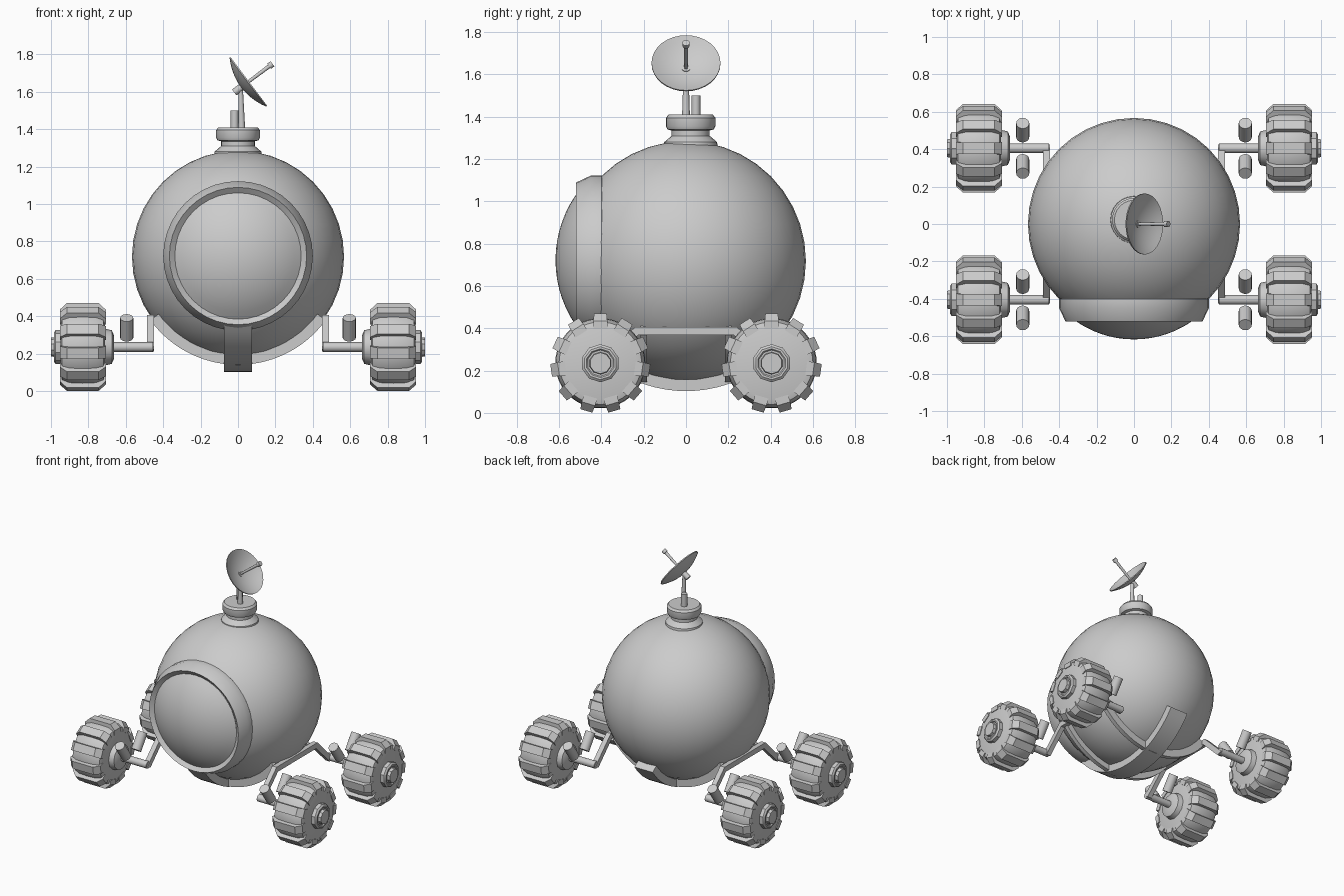
import bpy, bmesh, math
from mathutils import Vector, Matrix

if "Cube" in bpy.data.objects:
    bpy.data.objects.remove(bpy.data.objects["Cube"])

grey = bpy.data.materials.new("plain_grey")
grey.diffuse_color = (0.6, 0.6, 0.6, 1)
grey.use_nodes = True
grey.node_tree.nodes["Principled BSDF"].inputs["Base Color"].default_value = grey.diffuse_color


def finish(name, bm, angle=35):
    bmesh.ops.remove_doubles(bm, verts=bm.verts, dist=1e-5)
    bmesh.ops.recalc_face_normals(bm, faces=bm.faces)
    me = bpy.data.meshes.new(name)
    bm.to_mesh(me)
    bm.free()
    me.materials.append(grey)
    ob = bpy.data.objects.new(name, me)
    bpy.context.collection.objects.link(ob)
    bpy.ops.object.select_all(action='DESELECT')
    ob.select_set(True)
    bpy.context.view_layer.objects.active = ob
    bpy.ops.object.shade_smooth_by_angle(angle=math.radians(angle))
    return ob


def lathe(name, profile, origin, axis, segs=32):
    """Spin (radius, height) points around an axis through origin."""
    bm = bmesh.new()
    m = Matrix.Translation(origin) @ Vector((0, 0, 1)).rotation_difference(Vector(axis)).to_matrix().to_4x4()
    rings = []
    for r, h in profile:
        rings.append([bm.verts.new(m @ Vector((r * math.cos(2 * math.pi * i / segs),
                                               r * math.sin(2 * math.pi * i / segs), h)))
                      for i in range(segs)])
    for a, b in zip(rings, rings[1:]):
        for i in range(segs):
            j = (i + 1) % segs
            bm.faces.new((a[i], a[j], b[j], b[i]))
    return finish(name, bm)


def rod(name, start, end, r0, r1=None, segs=12):
    start, end = Vector(start), Vector(end)
    h = (end - start).length
    r1 = r0 if r1 is None else r1
    return lathe(name, [(0, 0), (r0, 0), (r1, h), (0, h)], start, (end - start).normalized(), segs)


def strip(name, inner, outer, place):
    """Solid bar between two matching planar outlines; place(p, side) gives 3D points."""
    bm = bmesh.new()
    rows = [[bm.verts.new(place(p, s)) for p, s in ((a, 0), (b, 0), (b, 1), (a, 1))]
            for a, b in zip(inner, outer)]
    for q, w in zip(rows, rows[1:]):
        for i in range(4):
            j = (i + 1) % 4
            bm.faces.new((q[i], q[j], w[j], w[i]))
    bm.faces.new(rows[0])
    bm.faces.new(rows[-1])
    return finish(name, bm)


def arc(r, half, n=24):
    """Points on a circle below the cabin centre, half degrees either side of straight down."""
    return [(r * math.sin(math.radians(t)), 0.72 - r * math.cos(math.radians(t)))
            for t in (-half + 2 * half * i / n for i in range(n + 1))]


# Spherical cabin
bm = bmesh.new()
bmesh.ops.create_uvsphere(bm, u_segments=40, v_segments=20, radius=0.567,
                          matrix=Matrix.Translation((0, 0, 0.718)))
finish("cabin", bm)

# Window collar and domed window on the front
window = (0, 0, 0.722)
lathe("window_collar", [(0.37, 0.36), (0.40, 0.40), (0.40, 0.45), (0.367, 0.52), (0.335, 0.495)],
      window, (0, -1, 0), 40)
R = 0.544
dome = [(R * math.sin(t), 0.617 - R + R * math.cos(t)) for t in (0.67 * i / 8 for i in range(9))]
lathe("window_dome", dome, window, (0, -1, 0), 40)

# Top hatch
lathe("hatch", [(0, 1.24), (0.13, 1.24), (0.125, 1.28), (0.09, 1.31), (0.09, 1.335), (0.11, 1.34),
                (0.117, 1.355), (0.117, 1.395), (0.105, 1.41), (0, 1.41)], (0, 0.022, 0), (0, 0, 1), 24)

# Mast, stub and dish antenna
rod("mast", (0.02, 0, 1.39), (0.014, 0, 1.64), 0.019, 0.011)
rod("mast_stub", (-0.018, 0.047, 1.39), (-0.018, 0.047, 1.50), 0.021)
axis = Vector((0.8, 0, 0.6))
rim = Vector((0.058, 0, 1.655))
bowl = [(0.163 * k / 6, 0.045 * (k / 6) ** 2 - 0.045) for k in range(7)]
back = [(r, h - 0.007) for r, h in reversed(bowl)]
lathe("dish", bowl + back, rim, axis, 32)
rod("dish_mount", rim - axis * 0.098, rim - axis * 0.04, 0.02)
rod("feed_rod", rim - axis * 0.05, rim + axis * 0.145, 0.008, 0.011)
rod("feed_tip", rim + axis * 0.135, rim + axis * 0.158, 0.017)

# Keel strap under the cabin, and two cross ribs
strip("keel", arc(0.55, 54), arc(0.617, 54), lambda p, s: (-0.075 + 0.15 * s, p[0], p[1]))
for y in (-0.2, 0.2):
    strip("cross_rib", arc(0.52, 54), arc(0.58, 54), lambda p, s: (p[0], y - 0.016 + 0.032 * s, p[1]))


def wheel(sx, sy):
    c = Vector((sx * 0.83, sy * 0.405, 0.235))
    ax = (sx, 0, 0)
    # Tyre with chamfered shoulders
    lathe("tyre", [(0, -0.118), (0.17, -0.118), (0.195, -0.11), (0.21, -0.07), (0.213, 0),
                   (0.21, 0.07), (0.195, 0.11), (0.17, 0.118), (0, 0.118)], c, ax, 44)
    # Eleven tread blocks
    lug = [(-0.123, 0.20), (-0.085, 0.235), (0.085, 0.235), (0.123, 0.20)]
    base = [(x, 0.165) for x, r in lug]
    for k in range(11):
        turn = Matrix.Rotation(2 * math.pi * k / 11, 3, 'X')
        strip("tread", base, lug,
              lambda p, s: c + turn @ Vector((p[0], (s - 0.5) * 0.066 * (0.9 if p[1] > 0.22 else 1.0), p[1])))
    # Outer and inner hubs
    lathe("outer_hub", [(0, 0.11), (0.09, 0.11), (0.09, 0.145), (0.078, 0.155), (0.068, 0.155),
                        (0.062, 0.148), (0.053, 0.148), (0.05, 0.17), (0, 0.17)], c, ax, 10)
    lathe("inner_hub", [(0, -0.11), (0.10, -0.11), (0.09, -0.155), (0.06, -0.168), (0, -0.168)], c, ax, 12)
    # Axle with a pair of splayed cylinders
    rod("axle", (sx * 0.455, c.y, c.z), (sx * 0.68, c.y, c.z), 0.026)
    for s in (-1, 1):
        mid = Vector((sx * 0.595, c.y + s * 0.097, 0.338))
        d = Vector((0, s * math.sin(0.61), math.cos(0.61))) * 0.065
        rod("drive_cylinder", mid - d, mid + d, 0.035, segs=16)


for sx in (-1, 1):
    # Bent side arm joining front and rear axles
    strip("side_arm", [(-0.385, 0.21), (-0.225, 0.368), (0.225, 0.368), (0.385, 0.21)],
          [(-0.425, 0.225), (-0.24, 0.407), (0.24, 0.407), (0.425, 0.225)],
          lambda p, s: (sx * (0.45 + 0.036 * s), p[0], p[1]))
    for sy in (-1, 1):
        wheel(sx, sy)
